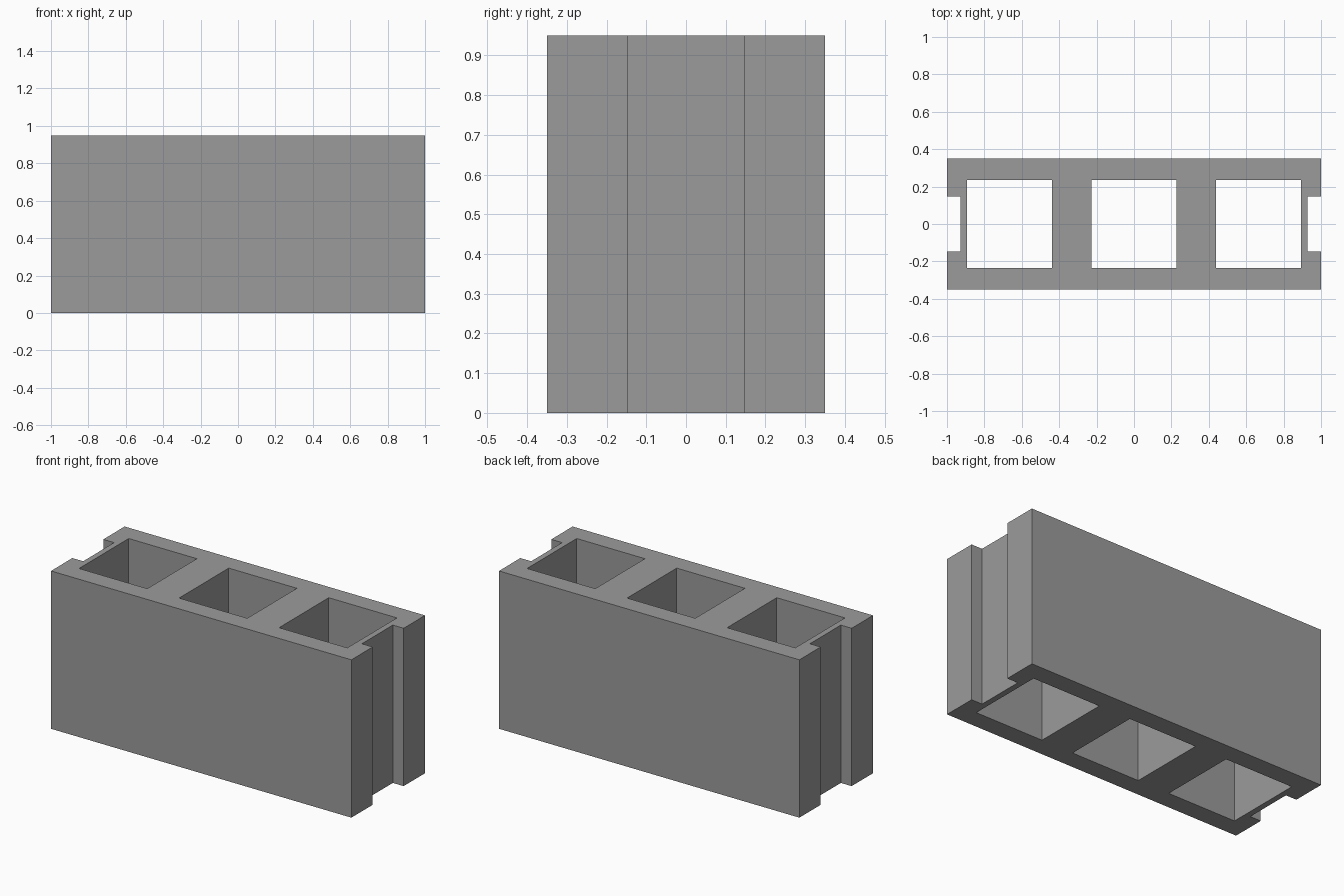
import bpy, bmesh

if "Cube" in bpy.data.objects:
    bpy.data.objects.remove(bpy.data.objects["Cube"])

HEIGHT = 0.95
X, Y = 1.0, 0.35            # outer half sizes
NX, NY = 0.928, 0.147       # end groove floor and half width
CORE_X, CORE_Y = 0.227, 0.236   # core half sizes


def rect(cx, hx, hy):
    return [(cx - hx, -hy), (cx + hx, -hy), (cx + hx, hy), (cx - hx, hy)]


# Outer outline with a groove in each end, then three through cores
right_end = [(X, -Y), (X, -NY), (NX, -NY), (NX, NY), (X, NY), (X, Y)]
outline = right_end + [(-x, -y) for x, y in right_end]
loops = [outline] + [rect(cx, CORE_X, CORE_Y) for cx in (-0.666, 0, 0.666)]

# Fill the section and raise it to full height
bm = bmesh.new()
edges = []
for pts in loops:
    vs = [bm.verts.new((x, y, 0)) for x, y in pts]
    edges += [bm.edges.new((vs[i - 1], vs[i])) for i in range(len(vs))]
bmesh.ops.triangle_fill(bm, edges=edges, use_beauty=True, use_dissolve=False, normal=(0, 0, 1))
top = bmesh.ops.extrude_face_region(bm, geom=bm.faces[:], use_keep_orig=True)
bmesh.ops.translate(bm, vec=(0, 0, HEIGHT),
                    verts=[g for g in top["geom"] if isinstance(g, bmesh.types.BMVert)])
bmesh.ops.recalc_face_normals(bm, faces=bm.faces[:])

mesh = bpy.data.meshes.new("hollow_block")
bm.to_mesh(mesh)
bm.free()

# Concrete colour
grey = bpy.data.materials.new("concrete grey")
grey.diffuse_color = (0.33, 0.33, 0.33, 1)
grey.use_nodes = True
grey.node_tree.nodes["Principled BSDF"].inputs["Base Color"].default_value = grey.diffuse_color
mesh.materials.append(grey)
block = bpy.data.objects.new("hollow_block", mesh)
bpy.context.collection.objects.link(block)
